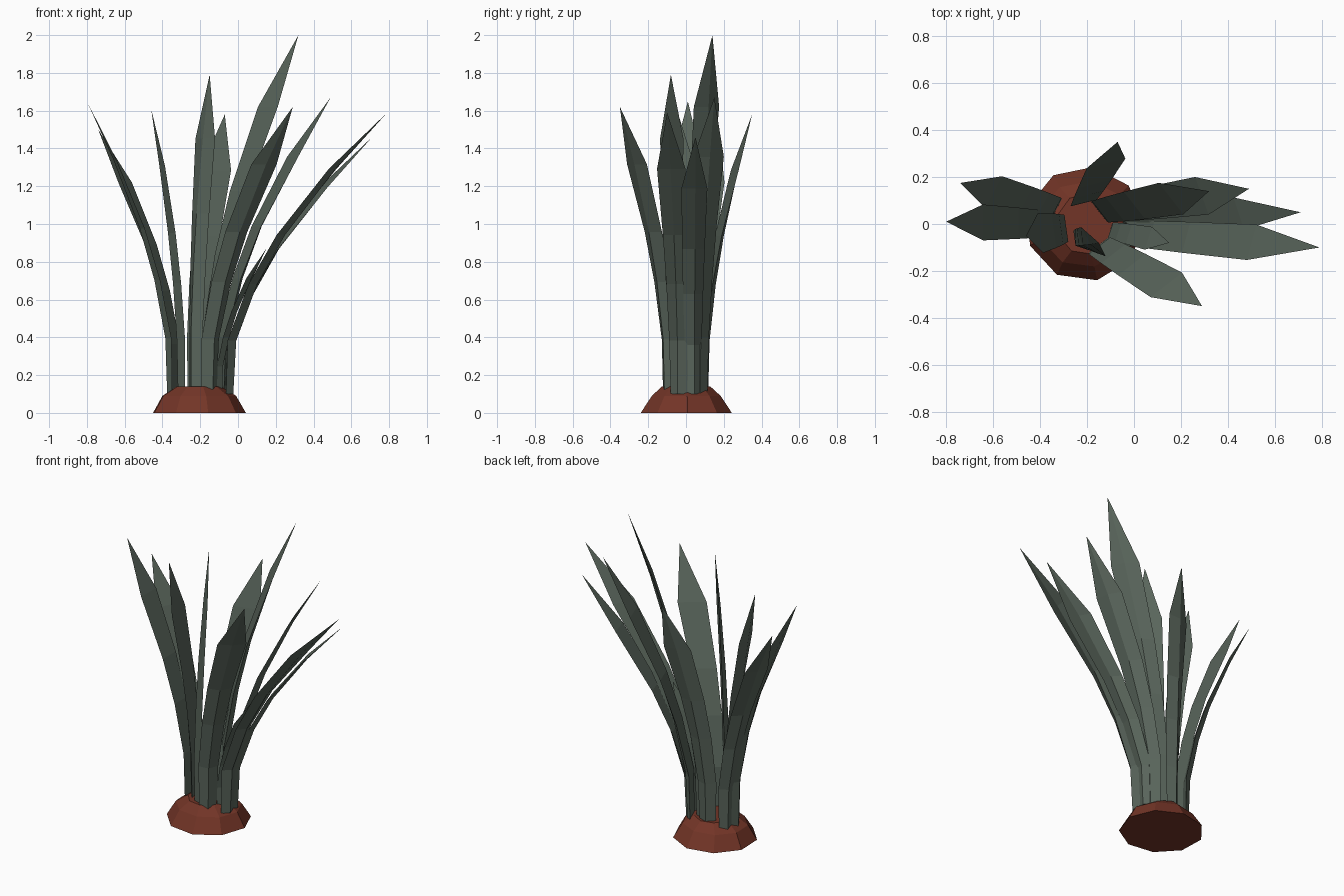
import bpy, bmesh, math
from mathutils import Vector

if "Cube" in bpy.data.objects:
    bpy.data.objects.remove(bpy.data.objects["Cube"])


def material(name, rgb):
    m = bpy.data.materials.new(name)
    m.diffuse_color = (*rgb, 1)
    m.use_nodes = True
    m.node_tree.nodes["Principled BSDF"].inputs["Base Color"].default_value = m.diffuse_color
    return m


def finish(bm, name, mat):
    bmesh.ops.recalc_face_normals(bm, faces=bm.faces)
    me = bpy.data.meshes.new(name)
    bm.to_mesh(me)
    bm.free()
    me.materials.append(mat)
    ob = bpy.data.objects.new(name, me)
    bpy.context.collection.objects.link(ob)
    return ob


def bridge(bm, a, b):
    n = len(a)
    for i in range(n):
        j = (i + 1) % n
        bm.faces.new((a[i], a[j], b[j], b[i]))


green = material("leaf_green", (0.10, 0.13, 0.105))
red = material("root_red", (0.17, 0.035, 0.02))
CENTRE = Vector((-0.21, 0.0, 0))

# Faceted root mound
bm = bmesh.new()
rings = []
for rx, ry, z in ((0.252, 0.245, 0), (0.20, 0.185, 0.09), (0.12, 0.13, 0.14)):
    ring = []
    for i in range(9):
        a = 2 * math.pi * (i + 0.05) / 9
        ring.append(bm.verts.new((CENTRE.x + rx * math.cos(a), ry * math.sin(a), z)))
    rings.append(ring)
bridge(bm, rings[0], rings[1])
bridge(bm, rings[1], rings[2])
bm.faces.new(rings[0])
bm.faces.new(rings[2])
finish(bm, "root_mound", red)

# Leaf stations: height fraction, lean fraction, half width, keel depth
STATIONS = ((0.0, 0.0, 0.050, 0.030), (0.19, 0.015, 0.058, 0.036),
            (0.39, 0.15, 0.066, 0.034), (0.565, 0.33, 0.074, 0.030),
            (0.80, 0.66, 0.085, 0.018))


def leaf(name, base, tip, angle, scale=1.0):
    """Bent blade: flat inner face, keeled outer face, pointed tip."""
    base, tip = Vector((*base, 0.1)), Vector(tip)
    a = math.radians(angle)
    side = Vector((math.cos(a), math.sin(a), 0))
    out = Vector((-side.y, side.x, 0))
    if out.dot(tip - CENTRE) < 0:
        out = -out
    bm = bmesh.new()
    prev = None
    for h, lean, w, d in STATIONS:
        p = base.lerp(tip, lean)
        p.z = base.z + (tip.z - base.z) * h
        p -= out * d * 0.4
        ring = [bm.verts.new(q) for q in
                (p - side * w * scale, p + side * w * scale, p + out * d * scale)]
        if prev:
            bridge(bm, prev, ring)
        else:
            bm.faces.new(ring)
        prev = ring
    end = bm.verts.new(tip)
    for i in range(3):
        bm.faces.new((prev[i], prev[(i + 1) % 3], end))
    return finish(bm, name, green)


# base xy, tip xyz, width direction in degrees, size
LEAVES = (
    ((-0.36, 0.00), (-0.80, 0.01, 1.65), 90, 0.9),
    ((-0.34, 0.07), (-0.74, 0.175, 1.50), 62, 0.9),
    ((-0.30, -0.02), (-0.46, -0.05, 1.61), 98, 1.0),
    ((-0.235, -0.08), (-0.15, -0.08, 1.79), -50, 0.95),
    ((-0.22, 0.10), (-0.07, 0.35, 1.58), 14, 1.0),
    ((-0.14, 0.06), (0.32, 0.14, 2.0), -52, 1.0),
    ((-0.145, -0.10), (0.29, -0.35, 1.62), 38, 1.0),
    ((-0.08, 0.07), (0.49, 0.15, 1.67), 110, 1.0),
    ((-0.04, -0.04), (0.79, -0.10, 1.59), 75, 0.92),
    ((-0.045, 0.04), (0.71, 0.05, 1.46), 108, 0.85),
    ((-0.09, -0.03), (0.15, -0.08, 0.87), 72, 0.6),
)
for i, args in enumerate(LEAVES):
    leaf(f"leaf_{i + 1}", *args)
